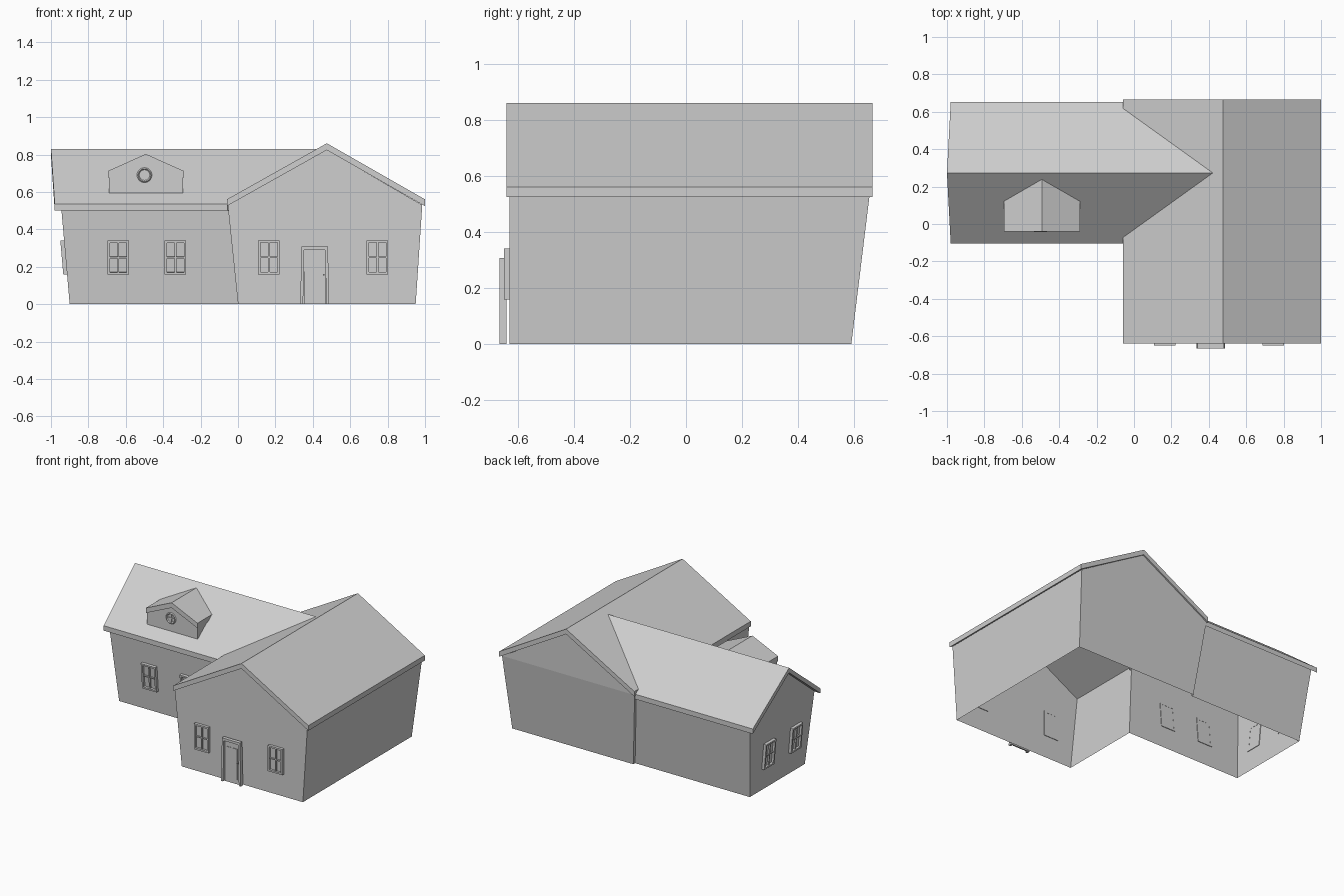
import bpy, bmesh, math
from mathutils import Matrix, Vector

cube = bpy.data.objects.get("Cube")
if cube:
    bpy.data.objects.remove(cube)

grey = bpy.data.materials.new("light grey plaster")
grey.use_nodes = True
grey.diffuse_color = (0.62, 0.62, 0.62, 1)
grey.node_tree.nodes["Principled BSDF"].inputs["Base Color"].default_value = (0.62, 0.62, 0.62, 1)


def finish(name, bm, matrix=Matrix()):
    bmesh.ops.recalc_face_normals(bm, faces=bm.faces[:])
    mesh = bpy.data.meshes.new(name)
    bm.to_mesh(mesh)
    bm.free()
    mesh.materials.append(grey)
    obj = bpy.data.objects.new(name, mesh)
    obj.matrix_world = matrix
    bpy.context.collection.objects.link(obj)
    return obj


def sheet(name, polygons):
    """Open shell of wall polygons, welded along shared corners."""
    bm = bmesh.new()
    for poly in polygons:
        bm.faces.new([bm.verts.new(p) for p in poly])
    bmesh.ops.remove_doubles(bm, verts=bm.verts[:], dist=0.0001)
    return finish(name, bm)


def loft(name, start, end):
    """Solid between two matching outlines."""
    bm = bmesh.new()
    a = [bm.verts.new(p) for p in start]
    b = [bm.verts.new(p) for p in end]
    n = len(a)
    bm.faces.new(a)
    bm.faces.new(b[::-1])
    for i in range(n):
        j = (i + 1) % n
        bm.faces.new((a[i], b[i], b[j], a[j]))
    return finish(name, bm)


def box(bm, x0, x1, y0, y1, z0, z1):
    size = Matrix.Diagonal((x1 - x0, y1 - y0, z1 - z0, 1))
    middle = Matrix.Translation(((x0 + x1) / 2, (y0 + y1) / 2, (z0 + z1) / 2))
    return bmesh.ops.create_cube(bm, size=1, matrix=middle @ size)["verts"]


def gable_profile(a, mid, b, eave, ridge, drop):
    """Bent roof slab outline as (across, height) pairs."""
    return [(a, eave), (mid, ridge), (b, eave),
            (b, eave - drop), (mid, ridge - drop), (a, eave - drop)]


# Main block walls, leaning outwards except at the front
front_l, front_r = Vector((0, -0.63, 0)), Vector((0.95, -0.63, 0))
back_l, back_r = Vector((0, 0.59, 0)), Vector((0.95, 0.59, 0))
top_fl, top_fr = Vector((-0.055, -0.63, 0.53)), Vector((0.985, -0.63, 0.53))
top_bl, top_br = Vector((-0.055, 0.655, 0.53)), Vector((0.985, 0.655, 0.53))
peak_f, peak_b = Vector((0.475, -0.63, 0.825)), Vector((0.475, 0.655, 0.825))
wing_f, wing_b = Vector((0, -0.046, 0)), Vector((0, 0.57, 0))
wing_tf, wing_tb = Vector((-0.055, -0.09, 0.53)), Vector((-0.055, 0.635, 0.53))
sheet("main_walls", [
    (front_l, front_r, top_fr, peak_f, top_fl),
    (front_r, back_r, top_br, top_fr),
    (back_r, back_l, top_bl, top_br),
    (top_br, top_bl, peak_b),
    (front_l, top_fl, wing_tf, wing_f),
    (wing_b, wing_tb, top_bl, back_l),
])

# Side wing walls, open towards the main block
end_f, end_b = Vector((-0.9, -0.046, 0)), Vector((-0.9, 0.57, 0))
end_tf, end_tb = Vector((-0.945, -0.09, 0.515)), Vector((-0.945, 0.635, 0.515))
end_peak = Vector((-0.97, 0.273, 0.798))
sheet("wing_walls", [
    (end_f, wing_f, wing_tf, end_tf),
    (end_b, end_tb, wing_tb, wing_b),
    (end_f, end_tf, end_peak, end_tb, end_b),
])

# Roofs
main = gable_profile(-0.06, 0.475, 1.0, 0.56, 0.86, 0.036)
loft("main_roof", [(x, -0.64, z) for x, z in main], [(x, 0.665, z) for x, z in main])

wing = gable_profile(-0.105, 0.273, 0.651, 0.535, 0.83, 0.035)
is_ridge = lambda y: abs(y - 0.273) < 0.01
loft("wing_roof",
     [(-1.0 if is_ridge(y) else -0.98, y, z) for y, z in wing],
     [(0.43 if is_ridge(y) else -0.055, y, z) for y, z in wing])


# Dormer, running back into the wing roof
def on_roof(z):
    return -0.105 + (z - 0.535) / 0.78


body = [(-0.69, 0.595), (-0.295, 0.595), (-0.295, 0.69), (-0.493, 0.78), (-0.69, 0.69)]
loft("dormer_walls", [(x, -0.032, z) for x, z in body],
     [(x, on_roof(z) + 0.005, z) for x, z in body])
cap = gable_profile(-0.695, -0.493, -0.29, 0.712, 0.803, 0.036)
loft("dormer_roof", [(x, -0.04, z) for x, z in cap], [(x, on_roof(z), z) for x, z in cap])

# Round dormer window: ring and cross bars
bpy.ops.mesh.primitive_torus_add(major_radius=0.034, minor_radius=0.006,
                                 major_segments=24, minor_segments=4,
                                 location=(-0.5, -0.036, 0.69),
                                 rotation=(math.pi / 2, 0, 0))
ring = bpy.context.object
ring.name = "round_window_frame"
ring.data.materials.append(grey)
bm = bmesh.new()
box(bm, -0.003, 0.003, -0.006, 0.004, -0.034, 0.034)
box(bm, -0.034, 0.034, -0.006, 0.004, -0.003, 0.003)
finish("round_window_bars", bm, Matrix.Translation((-0.5, -0.032, 0.69)))


# Casement windows with four panes
def window(name, location, lean=0, turn=0):
    w, h, t = 0.057, 0.091, 0.012
    bm = bmesh.new()
    for s in (-1, 1):
        x0, x1 = sorted((s * w, s * (w - t)))
        z0, z1 = sorted((s * h, s * (h - t)))
        box(bm, x0, x1, -0.02, 0.004, -h, h)
        box(bm, -w + t, w - t, -0.02, 0.004, z0, z1)
    box(bm, -0.005, 0.005, -0.015, 0.003, -h + t, h - t)
    box(bm, -w + t, w - t, -0.013, 0.003, -0.004, 0.004)
    box(bm, -w + t, w - t, -0.004, 0.003, -h + t, h - t)
    turned = Matrix.Rotation(turn, 4, 'Z') @ Matrix.Rotation(lean, 4, 'X')
    finish(name, bm, Matrix.Translation(location) @ turned)


for i, x in enumerate((0.165, 0.745)):
    window(f"main_window_{i + 1}", (x, -0.63, 0.25))
for i, x in enumerate((-0.64, -0.335)):
    window(f"wing_window_{i + 1}", (x, -0.067, 0.25), 0.086)
for i, y in enumerate((0.10, 0.40)):
    window(f"end_window_{i + 1}", (-0.922, y, 0.25), 0.087, -math.pi / 2)

# Front door with splayed jambs, lintel, panels and knob
bm = bmesh.new()
for s in (-1, 1):
    x0, x1 = sorted((s * 0.056, s * 0.071))
    for v in box(bm, x0, x1, -0.665, -0.64, 0, 0.295):
        if v.co.z < 0.1:
            v.co.x += s * 0.006
box(bm, -0.071, 0.071, -0.665, -0.64, 0.29, 0.307)
finish("door_frame", bm, Matrix.Translation((0.41, 0, 0)))
bm = bmesh.new()
box(bm, -0.058, 0.058, -0.65, -0.64, 0, 0.292)
for x in (-0.024, 0.024):
    box(bm, x - 0.016, x + 0.016, -0.654, -0.648, 0.03, 0.25)
finish("door_leaf", bm, Matrix.Translation((0.41, 0, 0)))
bm = bmesh.new()
box(bm, 0.455, 0.462, -0.664, -0.648, 0.152, 0.16)
finish("door_knob", bm)
